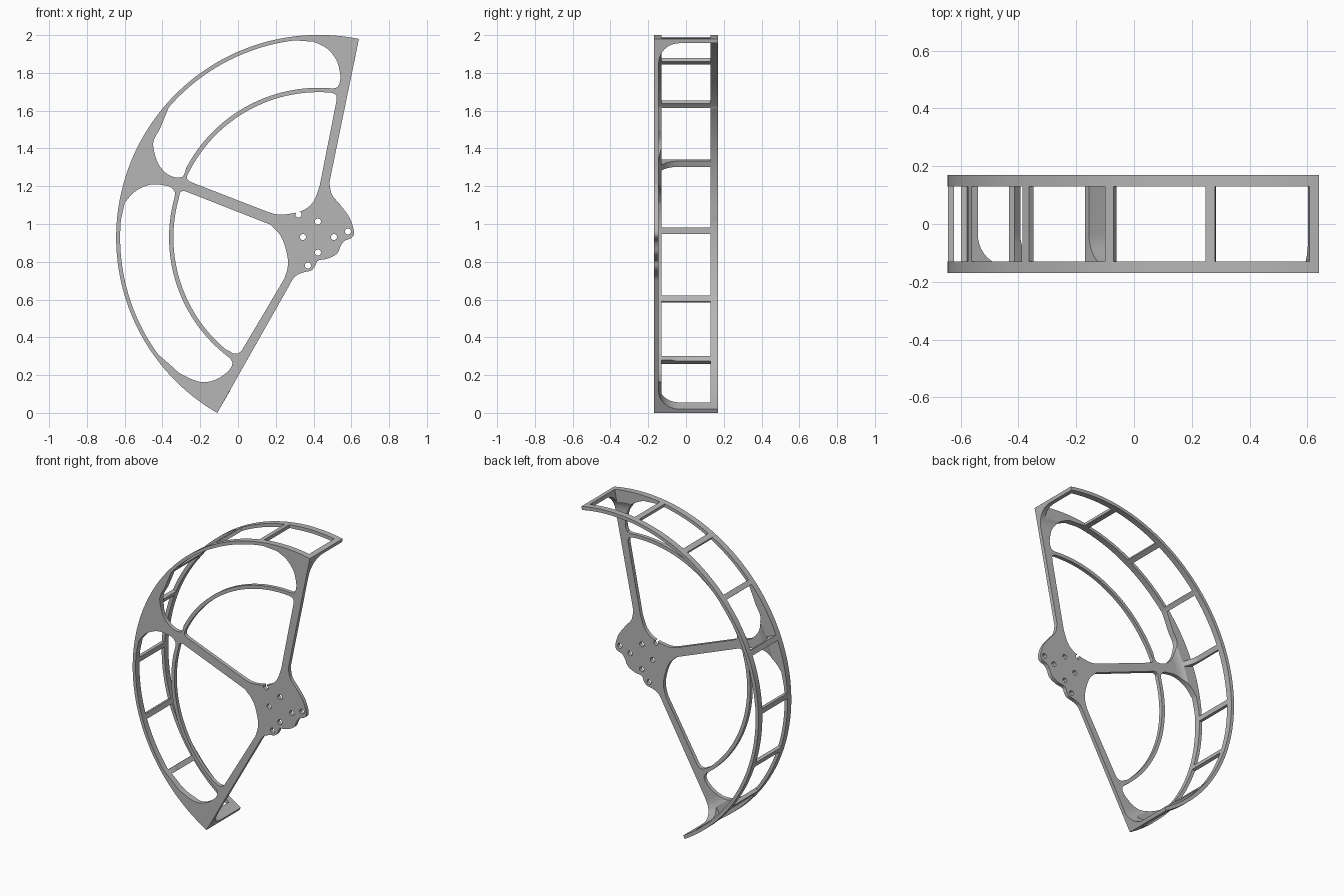
import bpy
import bmesh
from math import sin, cos, radians
from mathutils import Vector

if "Cube" in bpy.data.objects:
    bpy.data.objects.remove(bpy.data.objects["Cube"], do_unlink=True)

CENTRE = Vector((0.428, 0.928))          # rotor axis in the x-z plane
OUTER, INNER = 1.073, 1.05               # band radii
START, END = 78.6, 239.9                 # sector limits in degrees
FRONT, PLATE_BACK, BACK = -0.17, -0.145, 0.17
FILLET = 0.11

grey = bpy.data.materials.new("light_grey")
grey.use_nodes = True
grey.diffuse_color = (0.47, 0.47, 0.47, 1)
grey.node_tree.nodes["Principled BSDF"].inputs["Base Color"].default_value = grey.diffuse_color


def polar(radius, degrees):
    a = radians(degrees)
    return CENTRE + radius * Vector((cos(a), sin(a)))


def arc(radius, first, last):
    steps = max(2, round(abs(last - first) / 1.5))
    return [polar(radius, first + (last - first) * i / steps) for i in range(steps + 1)]


def spline(points, steps=5):
    """Smooth curve through a few points."""
    p = [Vector(q) for q in points]
    p = [p[0]] + p + [p[-1]]
    result = []
    for a, b, c, d in zip(p, p[1:], p[2:], p[3:]):
        for i in range(steps):
            t = i / steps
            result.append(0.5 * (2 * b + (c - a) * t + (2 * a - 5 * b + 4 * c - d) * t ** 2
                                 + (3 * b - a - 3 * c + d) * t ** 3))
    return result + [p[-1]]


def add_prism(bm, outline, y0, y1):
    face = bm.faces.new([bm.verts.new((p[0], y0, p[1])) for p in outline])
    moved = bmesh.ops.extrude_face_region(bm, geom=[face])["geom"]
    bmesh.ops.translate(bm, vec=(0, y1 - y0, 0),
                        verts=[v for v in moved if isinstance(v, bmesh.types.BMVert)])


def finish(bm, name):
    bmesh.ops.recalc_face_normals(bm, faces=bm.faces)
    mesh = bpy.data.meshes.new(name)
    bm.to_mesh(mesh)
    bm.free()
    mesh.materials.append(grey)
    obj = bpy.data.objects.new(name, mesh)
    bpy.context.collection.objects.link(obj)
    return obj


def prisms(name, outlines, y0, y1):
    bm = bmesh.new()
    for outline in outlines:
        add_prism(bm, outline, y0, y1)
    return finish(bm, name)


def cut(obj, cutters):
    """Subtract the cutters and bake the result."""
    for cutter in cutters:
        mod = obj.modifiers.new(cutter.name, "BOOLEAN")
        mod.operation, mod.solver, mod.object = "DIFFERENCE", "EXACT", cutter
    bpy.context.view_layer.update()
    graph = bpy.context.evaluated_depsgraph_get()
    mesh = bpy.data.meshes.new_from_object(obj.evaluated_get(graph))
    obj.modifiers.clear()
    obj.data = mesh


# Front plate: sector with the lobed hub edge
hub_edge = spline([(0.265, 0.663), (0.30, 0.72), (0.344, 0.743), (0.386, 0.753), (0.407, 0.775),
                   (0.423, 0.806), (0.476, 0.817), (0.524, 0.843), (0.545, 0.886),
                   (0.566, 0.912), (0.603, 0.928), (0.614, 0.96), (0.59, 1.034),
                   (0.54, 1.103), (0.497, 1.156), (0.484, 1.22)])
plate = prisms("front_plate", [arc(OUTER, START, END) + hub_edge], FRONT, PLATE_BACK)

# Rim: band with a fillet at the plate, swept around the sector
profile = [(OUTER, PLATE_BACK), (OUTER, BACK), (INNER, BACK)]
for i in range(11):
    a = radians(9 * i)
    profile.append((INNER - FILLET + FILLET * cos(a), PLATE_BACK + FILLET - FILLET * sin(a)))
bm = bmesh.new()
loops = []
STEPS = 108
for i in range(STEPS + 1):
    ring = []
    for r, y in profile:
        p = polar(r, START + (END - START) * i / STEPS)
        ring.append(bm.verts.new((p.x, y, p.y)))
    loops.append(ring)
count = len(profile)
for a, b in zip(loops, loops[1:]):
    for j in range(count):
        k = (j + 1) % count
        bm.faces.new((a[j], a[k], b[k], b[j]))
bm.faces.new(loops[0])
bm.faces.new(loops[-1])
rim = finish(bm, "rim_band")

# Large openings between the rim, the inner hoop and the arms
EDGE, HOOP_OUT, HOOP_IN = INNER + 0.002, 0.793, 0.77
upper_outer = (arc(EDGE, 97, 139)
               + spline([(-0.415, 1.50), (-0.447, 1.44), (-0.443, 1.38), (-0.42, 1.315),
                         (-0.375, 1.265), (-0.33, 1.247), (-0.295, 1.25), (-0.28, 1.275)])
               + arc(HOOP_OUT, 152.5, 84.5)
               + spline([(0.528, 1.724), (0.54, 1.755), (0.54, 1.80), (0.52, 1.87),
                         (0.47, 1.93), (0.40, 1.965)]))
lower_outer = (arc(EDGE, 175, 216)
               + spline([(-0.354, 0.25), (-0.30, 0.205), (-0.20, 0.164), (-0.12, 0.175),
                         (-0.053, 0.22), (-0.03, 0.26), (-0.043, 0.29)])
               + arc(HOOP_OUT, 232.5, 164.5)
               + spline([(-0.333, 1.165), (-0.35, 1.19), (-0.386, 1.204), (-0.465, 1.208),
                         (-0.545, 1.172), (-0.60, 1.112)]))
upper_inner = (arc(HOOP_IN, 85, 154)
               + spline([(-0.27, 1.255), (-0.268, 1.237), (-0.25, 1.222)])
               + spline([(0.15, 1.067), (0.21, 1.05), (0.28, 1.055), (0.35, 1.075),
                         (0.40, 1.12), (0.432, 1.20)])
               + spline([(0.52, 1.645), (0.522, 1.675), (0.51, 1.69)]))
lower_inner = (arc(HOOP_IN, 164, 230)
               + spline([(-0.025, 0.315), (0.0, 0.315), (0.02, 0.33)])
               + spline([(0.245, 0.71), (0.263, 0.77), (0.26, 0.838), (0.228, 0.934), (0.17, 0.997)])
               + spline([(-0.265, 1.168), (-0.29, 1.175), (-0.308, 1.165)]))
openings = prisms("opening_cutter", [upper_outer, lower_outer, upper_inner, lower_inner], -0.3, 0.3)

# Screw holes in the hub
hole_centres = [(0.32, 1.05), (0.423, 1.013), (0.344, 0.931), (0.508, 0.931),
                (0.582, 0.96), (0.423, 0.849), (0.37, 0.78)]
hole_outlines = [[Vector(c) + 0.016 * Vector((cos(radians(18 * i)), sin(radians(18 * i))))
                  for i in range(20)] for c in hole_centres]
holes = prisms("hole_cutter", hole_outlines, -0.3, 0.3)

# Windows in the band, leaving narrow cross bars
bars = [79 + 19.8 * k for k in range(9)]
window_outlines = []
for k in range(8):
    first = 80.4 if k == 0 else bars[k] + 0.9
    last = 236.2 if k == 7 else bars[k + 1] - 0.9
    window_outlines.append(arc(0.9, first, last) + arc(1.15, last, first))
windows = prisms("window_cutter", window_outlines, -0.13, 0.13)

cut(plate, [openings, holes])
cut(rim, [openings, windows])
for cutter in (openings, holes, windows):
    bpy.data.objects.remove(cutter, do_unlink=True)

# Smooth curved walls, sharp edges elsewhere
bpy.ops.object.select_all(action="DESELECT")
for obj in (plate, rim):
    obj.select_set(True)
    bpy.context.view_layer.objects.active = obj
bpy.ops.object.shade_smooth_by_angle(angle=radians(30))
